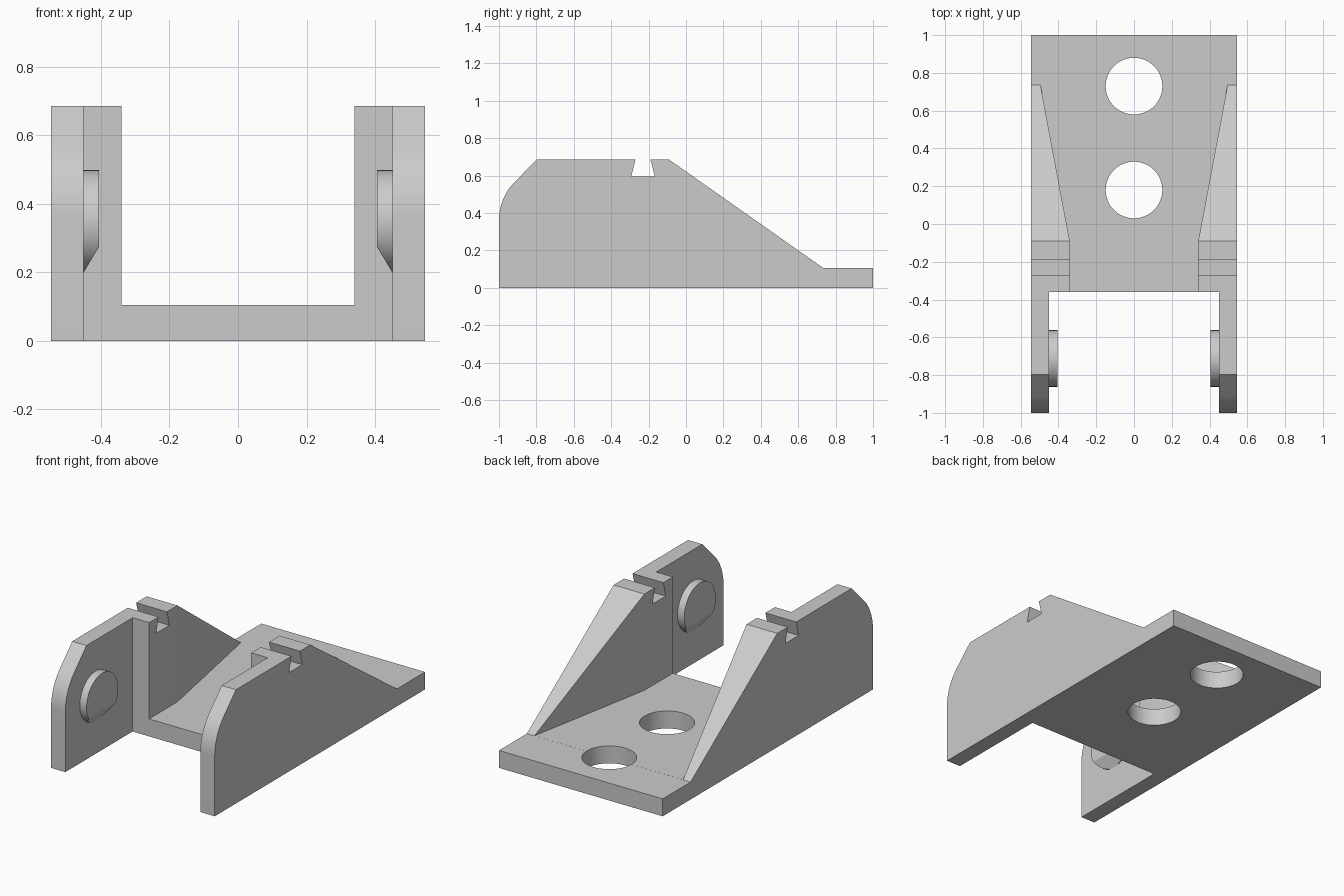
import bpy, bmesh, math
from mathutils import Vector, Matrix

if "Cube" in bpy.data.objects:
    bpy.data.objects.remove(bpy.data.objects["Cube"], do_unlink=True)

grey = bpy.data.materials.new("plain_grey")
grey.use_nodes = True
grey.diffuse_color = (0.6, 0.6, 0.6, 1)
grey.node_tree.nodes["Principled BSDF"].inputs["Base Color"].default_value = (0.6, 0.6, 0.6, 1)


def finish(name, bm):
    bmesh.ops.recalc_face_normals(bm, faces=bm.faces)
    mesh = bpy.data.meshes.new(name)
    bm.to_mesh(mesh)
    bm.free()
    mesh.materials.append(grey)
    obj = bpy.data.objects.new(name, mesh)
    bpy.context.collection.objects.link(obj)
    return obj


def prism(name, points, depth):
    """Extrude a closed outline of 3D points along a depth vector."""
    bm = bmesh.new()
    face = bm.faces.new([bm.verts.new(p) for p in points])
    out = bmesh.ops.extrude_face_region(bm, geom=[face])["geom"]
    verts = [g for g in out if isinstance(g, bmesh.types.BMVert)]
    bmesh.ops.translate(bm, verts=verts, vec=Vector(depth))
    return finish(name, bm)


def activate(obj):
    bpy.ops.object.select_all(action="DESELECT")
    obj.select_set(True)
    bpy.context.view_layer.objects.active = obj


def cut(obj, cutter):
    activate(obj)
    mod = obj.modifiers.new("cut", "BOOLEAN")
    mod.operation, mod.solver, mod.object = "DIFFERENCE", "EXACT", cutter
    bpy.ops.object.modifier_apply(modifier=mod.name)
    bpy.data.objects.remove(cutter, do_unlink=True)


def smooth(obj):
    activate(obj)
    bpy.ops.object.shade_smooth_by_angle(angle=math.radians(25))


HALF, TOP, BASE = 0.545, 0.685, 0.105

# Side outline: rounded nose, dovetail notch, sloping gusset, flat base
nose = [(-0.705 - 0.295 * math.cos(a), 0.36 + 0.295 * math.sin(a))
        for a in (math.radians(45 * i / 12) for i in range(13))]
outline = [(-1, 0)] + nose + [
    (-0.798, TOP), (-0.27, TOP), (-0.293, 0.595), (-0.167, 0.595), (-0.19, TOP),
    (-0.09, TOP), (0.735, BASE), (1, BASE), (1, 0)]
bracket = prism("bracket_body", [(-HALF, y, z) for y, z in outline], (2 * HALF, 0, 0))

# Channel between the walls, widening to the back as the gussets thin out
half_plan = [(0.34, -0.5), (0.34, -0.09), (0.496, 0.74)]
plan = half_plan + [(-x, y) for x, y in reversed(half_plan)]
cut(bracket, prism("channel_cutter", [(x, y, BASE + 0.0002) for x, y in plan], (0, 0, 1)))

# Open gap between the two front arms
gap = [(-0.45, -1.2), (0.45, -1.2), (0.45, -0.36), (-0.45, -0.36)]
cut(bracket, prism("gap_cutter", [(x, y, -0.2) for x, y in gap], (0, 0, 1.2)))

# Two round screw holes in the base
for y in (0.18, 0.73):
    ring = [(0.15 * math.cos(a), y + 0.15 * math.sin(a), -0.2)
            for a in (math.tau * i / 64 for i in range(64))]
    cut(bracket, prism("hole_cutter", ring, (0, 0, 0.5)))
smooth(bracket)

# Round pivot bosses inside the arms, with a slanted lower lead-in
for side, name in ((1, "left_pivot_boss"), (-1, "right_pivot_boss")):
    bm = bmesh.new()
    place = Matrix.Translation((side * 0.4325, -0.712, 0.348)) @ Matrix.Rotation(math.pi / 2, 4, "Y")
    bmesh.ops.create_cone(bm, cap_ends=True, segments=64, radius1=0.15, radius2=0.15,
                          depth=0.055, matrix=place)
    bmesh.ops.bisect_plane(bm, geom=bm.verts[:] + bm.edges[:] + bm.faces[:],
                           plane_co=(side * 0.405, 0, 0.275),
                           plane_no=(-side * 0.075, 0, -0.045), clear_outer=True)
    bmesh.ops.holes_fill(bm, edges=[e for e in bm.edges if e.is_boundary])
    smooth(finish(name, bm))
